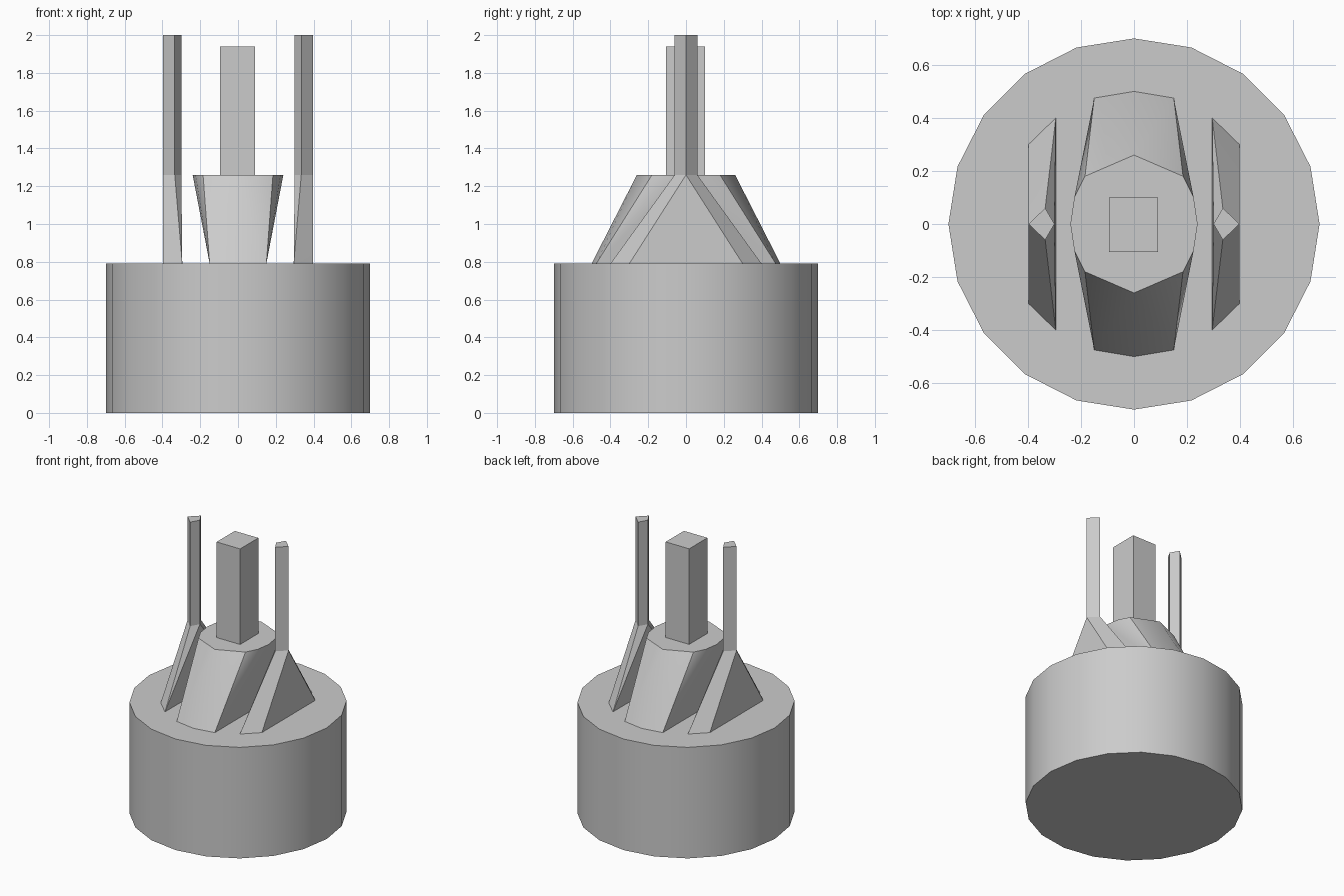
import bpy
import bmesh

if "Cube" in bpy.data.objects:
    bpy.data.objects.remove(bpy.data.objects["Cube"])


def finish(name, bm, angle=0.5):
    bmesh.ops.recalc_face_normals(bm, faces=bm.faces)
    mesh = bpy.data.meshes.new(name)
    bm.to_mesh(mesh)
    bm.free()
    obj = bpy.data.objects.new(name, mesh)
    bpy.context.collection.objects.link(obj)
    bpy.ops.object.select_all(action='DESELECT')
    bpy.context.view_layer.objects.active = obj
    obj.select_set(True)
    bpy.ops.object.shade_smooth_by_angle(angle=angle)
    return obj


def hull(name, low, z0, high, z1, angle=0.5):
    """Convex solid between two horizontal outlines."""
    bm = bmesh.new()
    for outline, z in ((low, z0), (high, z1)):
        for x, y in outline:
            bm.verts.new((x, y, z))
    res = bmesh.ops.convex_hull(bm, input=bm.verts[:])
    bmesh.ops.dissolve_limit(bm, angle_limit=0.01, verts=bm.verts[:], edges=bm.edges[:])
    return finish(name, bm, angle)


def four_way(points):
    """Mirror points across both axes, without duplicates."""
    return sorted({(sx * x, sy * y) for x, y in points for sx in (1, -1) for sy in (1, -1)})


BASE_TOP, NECK_TOP = 0.79, 1.26

# twenty-sided base drum, corner on the axes
bm = bmesh.new()
ret = bmesh.ops.create_cone(bm, cap_ends=True, segments=20, radius1=0.7, radius2=0.7, depth=BASE_TOP)
bmesh.ops.translate(bm, verts=bm.verts[:], vec=(0, 0, BASE_TOP / 2))
finish("base_drum", bm)

# central neck: narrow slab flaring into a rounded top
hull("central_neck",
     four_way([(0.15, 0.475), (0, 0.5)]), BASE_TOP,
     four_way([(0, 0.26), (0.185, 0.18), (0.225, 0.1), (0.24, 0)]), NECK_TOP)

# square central post
square = [(-0.095, -0.105), (0.09, -0.105), (0.09, 0.1), (-0.095, 0.1)]
hull("central_post", square, NECK_TOP, square, 1.94)

# side blades: tapered fin running into a slim kite-shaped prong
for side, s in (("right", 1), ("left", -1)):
    foot = [(s * x, y) for x, y in ((0.295, 0.4), (0.398, 0.3), (0.398, -0.3), (0.295, -0.4))]
    kite = [(s * x, y) for x, y in ((0.3, 0), (0.335, 0.06), (0.398, 0), (0.335, -0.06))]
    hull(side + "_fin", foot, BASE_TOP, kite, NECK_TOP, 0.3)
    hull(side + "_prong", kite, NECK_TOP, kite, 2.0, 0.3)
